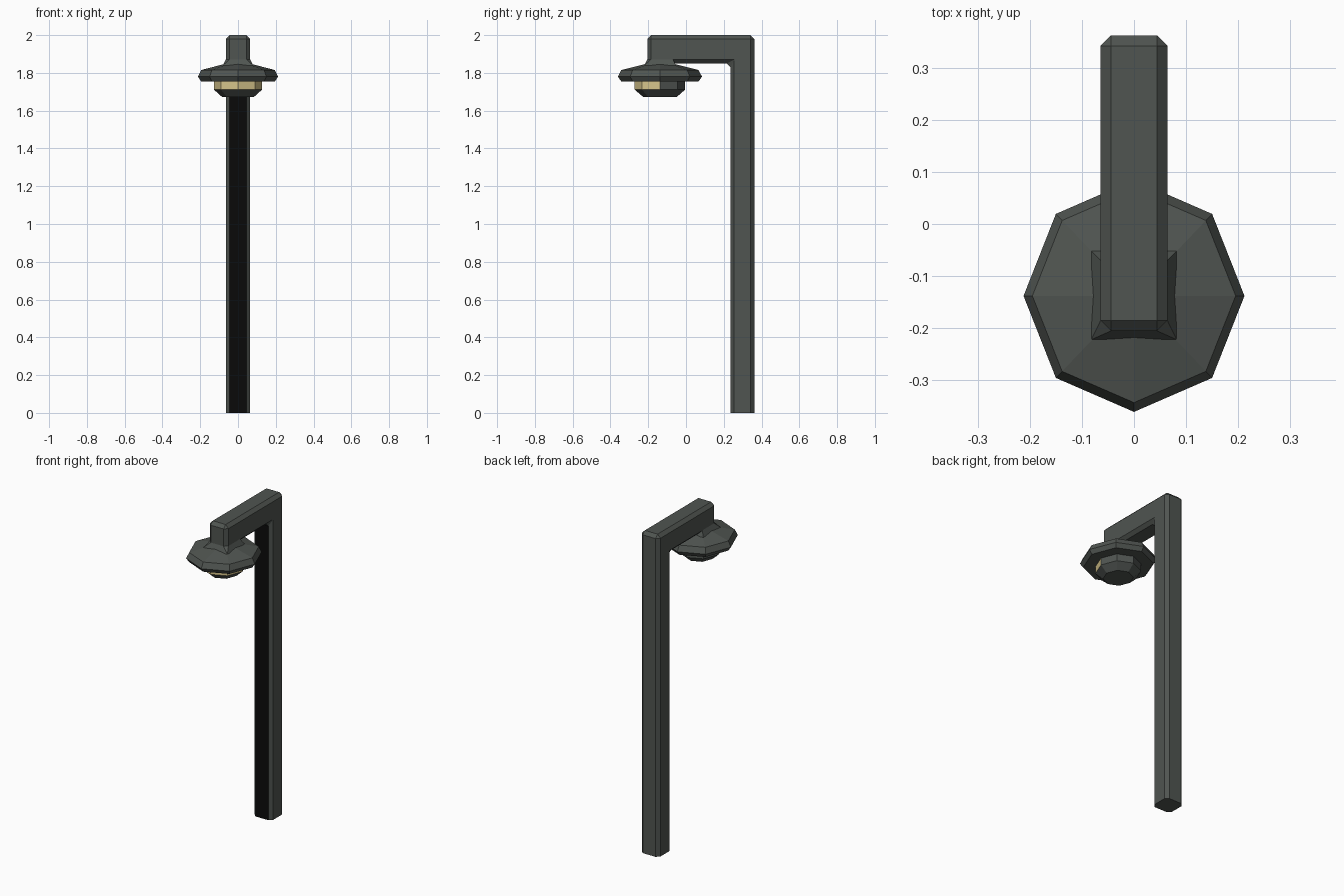
import bpy, bmesh, math

if "Cube" in bpy.data.objects:
    bpy.data.objects.remove(bpy.data.objects["Cube"])


def material(name, rgb):
    m = bpy.data.materials.new(name)
    m.diffuse_color = (*rgb, 1)
    m.use_nodes = True
    m.node_tree.nodes["Principled BSDF"].inputs["Base Color"].default_value = m.diffuse_color
    return m


METAL = material("dark grey metal", (0.08, 0.09, 0.082))
BLACK = material("black panel", (0.003, 0.003, 0.003))
GLASS = material("warm glass", (0.68, 0.56, 0.26))


def finish(name, bm, mats):
    me = bpy.data.meshes.new(name)
    bm.to_mesh(me)
    bm.free()
    for m in mats:
        me.materials.append(m)
    ob = bpy.data.objects.new(name, me)
    bpy.context.collection.objects.link(ob)
    return ob


CY = -0.138   # lamp axis
HW = 0.064    # half width of post and arm
FRONT, BACK, INNER, UNDER = -0.205, 0.362, 0.235, 1.85

# Post and arm: L profile, all edges chamfered except at the ground and the neck
bm = bmesh.new()
prof = [(BACK, 0), (BACK, 2), (FRONT, 2), (FRONT, UNDER), (INNER, UNDER), (INNER, 0)]
face = bm.faces.new([bm.verts.new((-HW, y, z)) for y, z in prof])
ext = bmesh.ops.extrude_face_region(bm, geom=[face])
for v in ext["geom"]:
    if isinstance(v, bmesh.types.BMVert):
        v.co.x = HW
bmesh.ops.recalc_face_normals(bm, faces=bm.faces)


def sharp_end(e):
    at_ground = all(v.co.z < 0.01 for v in e.verts)
    at_neck = all(v.co.y < FRONT + 0.01 and v.co.z < UNDER + 0.01 for v in e.verts)
    return at_ground or at_neck


bmesh.ops.bevel(bm, geom=[e for e in bm.edges if not sharp_end(e)], offset=0.02,
                offset_type='OFFSET', segments=1, profile=0.5, affect='EDGES')
bmesh.ops.recalc_face_normals(bm, faces=bm.faces)
for f in bm.faces:   # inner face of the post is black
    c = f.calc_center_median()
    if f.normal.y < -0.95 and c.y > 0.1:
        f.material_index = 1
finish("post_and_arm", bm, [METAL, BLACK])

# Flared neck: chamfered rectangle above, wider rectangle below
bm = bmesh.new()
for sx in (-1, 1):
    for x, y, z in [(HW, FRONT + 0.02, 1.872), (HW - 0.02, FRONT, 1.872),
                    (HW, -0.07, 1.872), (0.082, -0.222, 1.838), (0.082, -0.052, 1.838)]:
        bm.verts.new((sx * x, y, z))
bmesh.ops.convex_hull(bm, input=bm.verts)
bmesh.ops.dissolve_limit(bm, angle_limit=0.02, verts=bm.verts, edges=bm.edges)
finish("neck", bm, [METAL])


# Eight-sided turned parts, slightly longer front to back
def turned(name, rings, mats, rule=None):
    bm = bmesh.new()
    loops = []
    for r, z in rings:
        if r == 0:
            loops.append([bm.verts.new((0, CY, z))] * 8)
        else:
            loops.append([bm.verts.new((r * math.cos(i * math.pi / 4),
                                        CY + 1.05 * r * math.sin(i * math.pi / 4), z))
                          for i in range(8)])
    for a, b in zip(loops, loops[1:]):
        for i in range(8):
            j = (i + 1) % 8
            bm.faces.new(list(dict.fromkeys((a[i], a[j], b[j], b[i]))))
    for lp in (loops[0], loops[-1]):
        if lp[0] != lp[1]:
            bm.faces.new(lp)
    bmesh.ops.recalc_face_normals(bm, faces=bm.faces)
    if rule:
        for f in bm.faces:
            f.material_index = rule(f)
    return finish(name, bm, mats)


turned("hood", [(0.195, 1.755), (0.212, 1.78), (0.195, 1.815), (0, 1.866)], [METAL])
# Lamp: the front half of the band is glass
turned("lamp", [(0.085, 1.673), (0.127, 1.711), (0.127, 1.757)], [METAL, GLASS],
       lambda f: int(abs(f.normal.z) < 0.1 and f.normal.y < 0))
